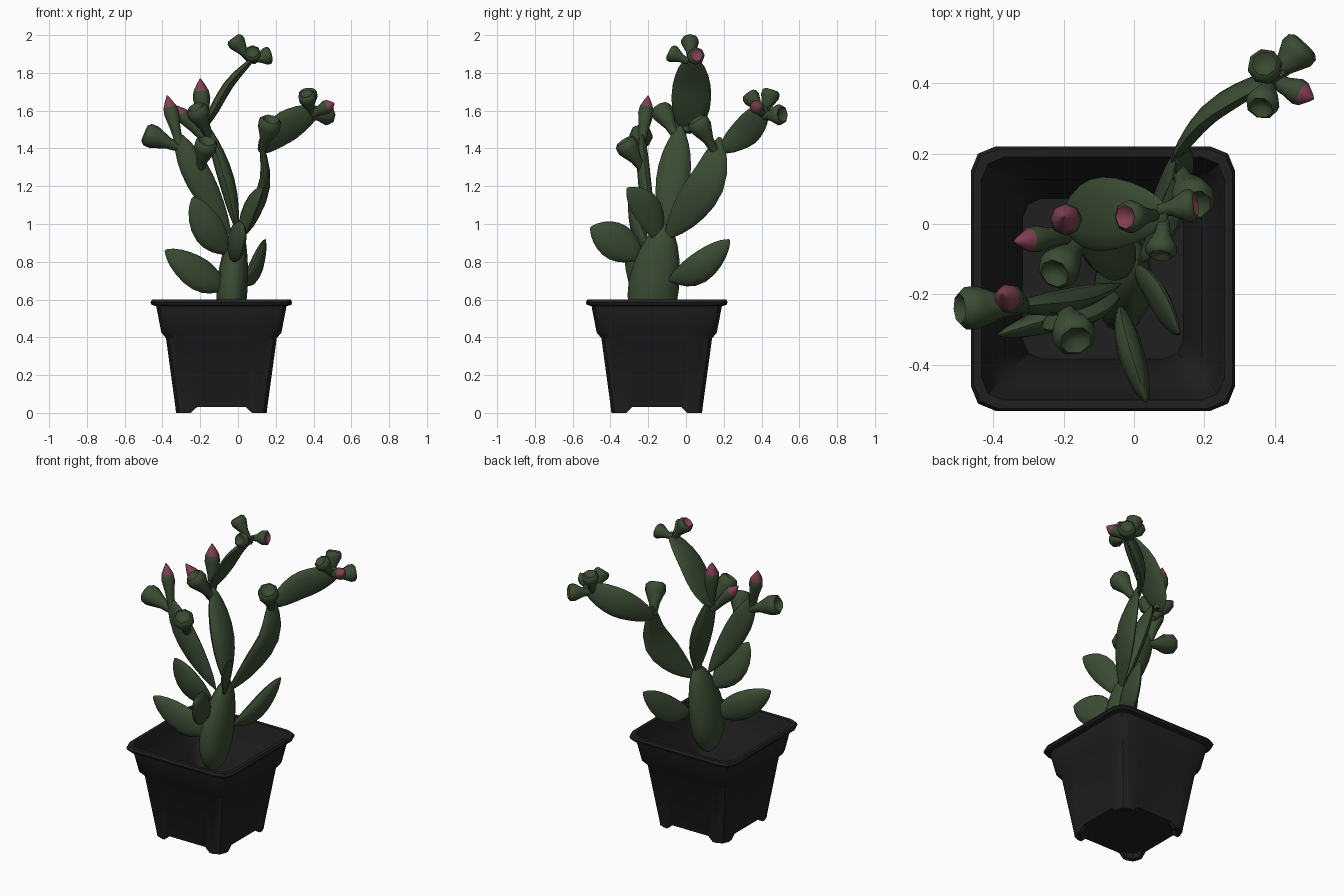
import bpy, bmesh, math
from mathutils import Vector as V

if "Cube" in bpy.data.objects:
    bpy.data.objects.remove(bpy.data.objects["Cube"])


def material(name, rgb):
    m = bpy.data.materials.new(name)
    m.diffuse_color = (*rgb, 1)
    m.use_nodes = True
    m.node_tree.nodes["Principled BSDF"].inputs["Base Color"].default_value = m.diffuse_color
    return m


GREEN = material("cactus_green", (0.043, 0.072, 0.033))
PINK = material("bud_pink", (0.22, 0.05, 0.085))
BLACK = material("pot_black", (0.014, 0.014, 0.015))


def loft(name, rings, mats, pink=(), angle=50):
    """Skin equal-length rings, cap both ends; spans listed in pink use slot 1."""
    bm = bmesh.new()
    vs = [[bm.verts.new(p) for p in r] for r in rings]
    n = len(vs[0])
    for i in range(len(vs) - 1):
        for k in range(n):
            f = bm.faces.new((vs[i][k], vs[i][(k + 1) % n],
                              vs[i + 1][(k + 1) % n], vs[i + 1][k]))
            f.material_index = 1 if i in pink else 0
    bm.faces.new(vs[0][::-1])
    end = bm.faces.new(vs[-1])
    end.material_index = 1 if pink else 0
    bmesh.ops.recalc_face_normals(bm, faces=bm.faces)
    me = bpy.data.meshes.new(name)
    bm.to_mesh(me)
    bm.free()
    for m in mats:
        me.materials.append(m)
    me.shade_smooth()
    me.set_sharp_from_angle(angle=math.radians(angle))
    ob = bpy.data.objects.new(name, me)
    bpy.context.collection.objects.link(ob)
    return ob


def spline(pts, t):
    """Catmull-Rom point along a few control points."""
    p = [V(q) for q in pts]
    p = [2 * p[0] - p[1]] + p + [2 * p[-1] - p[-2]]
    s = t * (len(pts) - 1)
    i = min(int(s), len(pts) - 2)
    u = s - i
    a, b, c, d = p[i:i + 4]
    return 0.5 * (2 * b + (c - a) * u + (2 * a - 5 * b + 4 * c - d) * u * u
                  + (3 * b - a - 3 * c + d) * u ** 3)


def pad(name, pts, width, thick, normal, skew=1.1, power=0.65):
    """Flattened cactus pad swept along a path; normal is its flat side."""
    rings, steps, sides = [], 12, 12
    for i in range(steps + 1):
        t = (1 - math.cos(math.pi * i / steps)) / 2
        c = spline(pts, t)
        tan = (spline(pts, min(1, t + .02)) - spline(pts, max(0, t - .02))).normalized()
        nv = V(normal)
        nv = (nv - tan * nv.dot(tan)).normalized()
        side = tan.cross(nv)
        k = max(0.02, math.sin(math.pi * min(1, t ** skew))) ** power
        rings.append([c + side * (width / 2 * k * math.cos(a)) + nv * (thick / 2 * k * math.sin(a))
                      for a in (2 * math.pi * j / sides for j in range(sides))])
    return loft(name, rings, [GREEN])


def revolve(name, base, tip, profile, pink=()):
    base, tip = V(base), V(tip)
    q = (tip - base).to_track_quat('Z', 'Y')
    length = (tip - base).length
    rings = [[base + q @ V((r * math.cos(a), r * math.sin(a), h * length))
              for a in (math.pi * j / 4 for j in range(8))] for h, r in profile]
    return loft(name, rings, [GREEN, PINK], pink)


def fruit(name, base, tip, r=0.055, pink=False):
    """Flared fruit with a hollow top."""
    prof = [(0, .35 * r), (.35, .5 * r), (.75, r), (.92, .97 * r), (1, .72 * r),
            (.9, .4 * r), (.88, .05 * r)]
    return revolve(name, base, tip, prof, (4, 5) if pink else ())


def bud(name, base, tip, r=0.042):
    """Pointed flower bud with a pink tip."""
    prof = [(0, .5 * r), (.35, .7 * r), (.62, r), (.76, .9 * r), (.9, .45 * r), (1, .06 * r)]
    return revolve(name, base, tip, prof, (3, 4))


# Pot: one closed loft of rounded squares, outside up, over the rim, inside down
CX, CY = -0.088, -0.155


def square(h, z, c=0.055, feet=False):
    pts = []
    for k in range(4):
        a = k * math.pi / 2
        side = [(h, u) for u in (c - h, -.162, -.13, .13, .162, h - c)]
        for x, y in side + [(h - .29 * c, h - .29 * c)]:
            low = feet and (abs(y) > .14 or x < h)
            pts.append(V((CX + x * math.cos(a) - y * math.sin(a),
                          CY + x * math.sin(a) + y * math.cos(a), 0 if low else z)))
    return pts


loft("pot", [
    square(.205, .03, .04), square(.215, .03, .045, True), square(.24, .03, .055, True),
    square(.244, .035), square(.293, .395), square(.318, .425, .06), square(.345, .565, .065),
    square(.37, .572, .07), square(.375, .585, .07), square(.368, .6, .07),
    square(.345, .6, .065), square(.332, .56, .065), square(.307, .425, .06),
    square(.28, .392), square(.228, .05)], [BLACK], angle=35)

# Trunk and the small pads around it
pad("trunk", [(-.04, -.19, .43), (-.03, -.17, .68), (0, -.11, 1.0)], .27, .165, (1, 0, 0), .9, .5)
pad("low_left_pad", [(-.06, -.21, .66), (-.2, -.26, .73), (-.385, -.315, .86)], .175, .075, (.15, -1, .15))
pad("low_right_pad", [(.03, -.09, .7), (.09, .06, .76), (.145, .23, .915)], .16, .07, (1, -.3, -.3))
pad("front_pad", [(-.04, -.23, .82), (-.01, -.36, .9), (.035, -.505, .98)], .2, .075, (1, .3, 0))
pad("front_right_pad", [(0, -.14, .9), (.06, -.2, 1.07), (.13, -.31, 1.19)], .16, .05, (1, .6, -.5))
pad("front_left_pad", [(-.04, -.19, .84), (-.15, -.25, .96), (-.24, -.3, 1.14)], .17, .07, (.2, -1, -.2))

# Tall branches
pad("right_branch", [(.01, -.11, .92), (.09, .01, 1.07), (.145, .12, 1.24), (.12, .18, 1.46)],
    .2, .055, (1, -.2, -.2))
pad("right_upper_pad", [(.11, .18, 1.39), (.2, .3, 1.48), (.3, .37, 1.54), (.43, .43, 1.61)],
    .18, .06, (-.6, .8, .1), 1, .5)
pad("centre_branch", [(0, -.11, .95), (-.06, -.07, 1.23), (-.16, -.03, 1.52)], .18, .085, (1, -.1, .2))
pad("top_pad", [(-.2, .01, 1.48), (-.13, .025, 1.6), (-.04, .03, 1.75), (.095, .03, 1.89)],
    .21, .055, (.8, 0, -.6), 1, .5)
pad("left_branch", [(-.04, -.17, .94), (-.2, -.22, 1.23), (-.33, -.235, 1.49)], .15, .07, (.1, -1, 0))

# Hollow fruits: name, base, tip, radius, pink inside
for name, base, tip, r, pk in [
    ("top_fruit_left", (.06, .025, 1.87), (-.025, .02, 1.985), .047, True),
    ("top_fruit_front", (.085, .01, 1.86), (.075, -.09, 1.91), .046, False),
    ("top_fruit_right", (.07, .04, 1.87), (.175, .055, 1.895), .047, True),
    ("right_fruit_inner", (.13, .15, 1.39), (.175, .055, 1.555), .063, False),
    ("right_fruit_front", (.39, .41, 1.58), (.36, .33, 1.69), .048, False),
    ("right_fruit_up", (.38, .41, 1.57), (.37, .455, 1.71), .05, False),
    ("right_fruit_back", (.39, .41, 1.57), (.485, .51, 1.58), .055, False),
    ("centre_fruit", (-.15, -.05, 1.46), (-.225, -.14, 1.62), .06, False),
    ("left_fruit_front", (-.2, -.23, 1.29), (-.165, -.33, 1.44), .063, False),
    ("left_fruit_side", (-.3, -.23, 1.4), (-.495, -.24, 1.48), .062, False),
]:
    fruit(name, base, tip, r, pk)

# Pointed buds
bud("left_bud", (-.31, -.235, 1.42), (-.375, -.2, 1.68))
bud("centre_bud", (-.18, 0, 1.49), (-.2, .02, 1.77), .046)
bud("centre_side_bud", (-.17, -.03, 1.44), (-.34, -.05, 1.63), .038)
bud("right_bud", (.39, .41, 1.58), (.51, .355, 1.64), .038)
